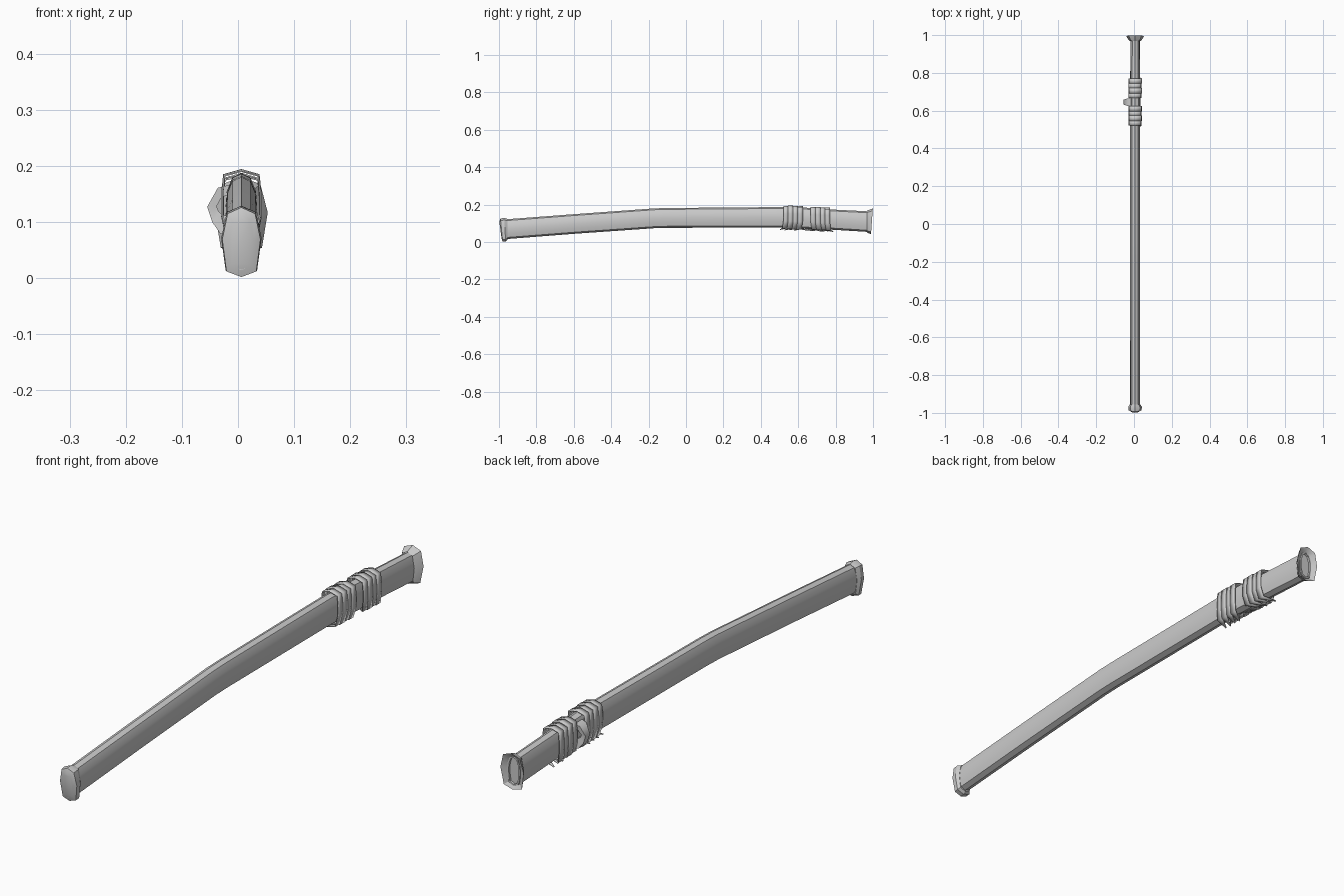
import bpy, bmesh, math

if "Cube" in bpy.data.objects:
    bpy.data.objects.remove(bpy.data.objects["Cube"])

CX = 0.006  # sideways centre of the scabbard

# Half cross-section, running from the top ridge to the bottom ridge: (width, height) fractions
HALF = [(0, 1), (0.6, 0.86), (0.93, 0.45), (1, 0), (0.93, -0.45), (0.74, -0.84), (0, -1)]
FACET = [(0, 1), (0.72, 0.82), (1, 0.08), (0.78, -0.84), (0, -1)]


def section(half, y, zlo, zhi, w, lean=0.0):
    """Closed ring of points; lean pushes the top along y so rings follow the axis."""
    pts = half + [(-a, b) for a, b in half[-2:0:-1]]
    zm, h = (zlo + zhi) / 2, (zhi - zlo) / 2
    return [(CX + a * w, y + b * lean, zm + b * h) for a, b in pts]


def loft(name, rings, cap_start=False, cap_end=False, smooth=35):
    bm = bmesh.new()
    rows = [[bm.verts.new(p) for p in r] for r in rings]
    n = len(rows[0])
    for r, s in zip(rows, rows[1:]):
        for i in range(n):
            j = (i + 1) % n
            bm.faces.new((r[i], r[j], s[j], s[i]))
    if cap_start:
        bm.faces.new(rows[0])
    if cap_end:
        bm.faces.new(rows[-1])
    return finish(name, bm, smooth)


def finish(name, bm, smooth):
    bmesh.ops.recalc_face_normals(bm, faces=bm.faces)
    me = bpy.data.meshes.new(name)
    bm.to_mesh(me)
    bm.free()
    ob = bpy.data.objects.new(name, me)
    bpy.context.collection.objects.link(ob)
    if smooth:
        bpy.ops.object.select_all(action='DESELECT')
        ob.select_set(True)
        bpy.context.view_layer.objects.active = ob
        bpy.ops.object.shade_smooth_by_angle(angle=math.radians(smooth))
    return ob


# Curved scabbard body: y, bottom, top, half width
BODY = [(-0.985, 0.014, 0.120, 0.026), (-0.60, 0.044, 0.149, 0.027), (-0.17, 0.074, 0.180, 0.027),
        (-0.10, 0.076, 0.182, 0.027), (0.50, 0.078, 0.187, 0.027), (0.62, 0.074, 0.183, 0.027),
        (0.78, 0.066, 0.174, 0.026), (0.978, 0.054, 0.164, 0.025)]
loft("scabbard_body", [section(HALF, *b) for b in BODY], True, True)


def body_at(y):
    for a, b in zip(BODY, BODY[1:]):
        if y <= b[0]:
            t = (y - a[0]) / (b[0] - a[0])
            return [p + (q - p) * t for p, q in zip(a, b)][1:]


# Faceted end cap with a slightly domed tip
loft("end_cap", [section(FACET, -0.955, 0.012, 0.124, 0.028),
                 section(FACET, -0.968, 0.004, 0.129, 0.036, -0.004),
                 section(FACET, -0.986, 0.002, 0.126, 0.034, -0.006),
                 section(FACET, -0.992, 0.018, 0.108, 0.022, -0.006)], True, True, 30)

# Flared mouth: outer flange turning inward to a recessed opening
loft("mouth_flange", [section(FACET, 0.968, 0.052, 0.167, 0.028),
                      section(FACET, 0.976, 0.048, 0.172, 0.036, 0.002),
                      section(FACET, 0.994, 0.043, 0.180, 0.047, 0.005),
                      section(FACET, 0.992, 0.047, 0.176, 0.043, 0.005),
                      section(FACET, 0.980, 0.060, 0.160, 0.022, 0.003)], smooth=30)
loft("mouth_inner_lip", [section(HALF, 0.970, 0.056, 0.164, 0.026),
                         section(HALF, 0.986, 0.055, 0.165, 0.026),
                         section(HALF, 0.986, 0.061, 0.159, 0.020),
                         section(HALF, 0.972, 0.061, 0.159, 0.020)])

# Cord strip: goes over the top and down both sides, then slants across the underside
WRAP = [(-0.10, -1.0), (-0.8, -0.94), (-1.06, -0.3), (-1.06, 0.35), (-0.96, 0.86), (0, 1),
        (0.96, 0.86), (1.06, 0.35), (1.06, -0.3), (0.8, -0.94), (-0.75, -1.06)]


def cord(name, y, width, lift, slant):
    zlo, zhi, w = body_at(y)
    zm, h = (zlo + zhi) / 2, (zhi - zlo) / 2 + lift
    w += lift * 0.7
    last = len(WRAP) - 1
    bm = bmesh.new()
    rows = []
    for i, (a, b) in enumerate(WRAP):
        off, half = 0, width / 2
        if b < -0.5:  # underside pieces drift along the scabbard
            off = slant * (0.2 if i in (1, last - 1) else 1)
            off *= -1 if i < 3 else 1
        if i == last:  # tapered tail
            half *= 0.15
        rows.append([bm.verts.new((CX + a * w, y + off + s * half, zm + b * h)) for s in (-1, 1)])
    for r, s in zip(rows, rows[1:]):
        bm.faces.new((r[0], r[1], s[1], s[0]))
    ob = finish(name, bm, 30)
    sol = ob.modifiers.new("thickness", 'SOLIDIFY')
    sol.thickness = 0.003
    sol.offset = 0


# Two groups of four overlapping cords
for g, (start, slant) in enumerate([(0.534, -0.03), (0.680, 0.03)]):
    for k in range(4):
        lift = 0.0065 + (0.0015 if k % 2 else 0)
        cord(f"cord_wrap_{g}_{k}", start + k * 0.0255, 0.0275, lift, slant)

# Side knob: arched cord loop standing off the left side
OUT = [(-0.016, 0.166), (-0.036, 0.161), (-0.055, 0.127), (-0.046, 0.100), (-0.032, 0.080), (-0.014, 0.072)]
INN = [(-0.014, 0.148), (-0.029, 0.145), (-0.038, 0.128), (-0.034, 0.118), (-0.025, 0.112), (-0.012, 0.110)]
loft("side_knob", [[(o[0], y0, o[1]), (o[0], y1, o[1]), (i[0], y1, i[1]), (i[0], y0, i[1])]
                   for o, i, y0, y1 in zip(OUT, INN, [0.622, 0.626, 0.632, 0.632, 0.626, 0.622],
                                           [0.668, 0.664, 0.658, 0.658, 0.664, 0.668])],
     True, True, 50)

# Thin base collar beneath the knob
loft("knob_base", [section(HALF, y, z0 - 0.002, z1 + 0.002, w + 0.001)
                   for y in (0.61, 0.672) for z0, z1, w in [body_at(y)]])
